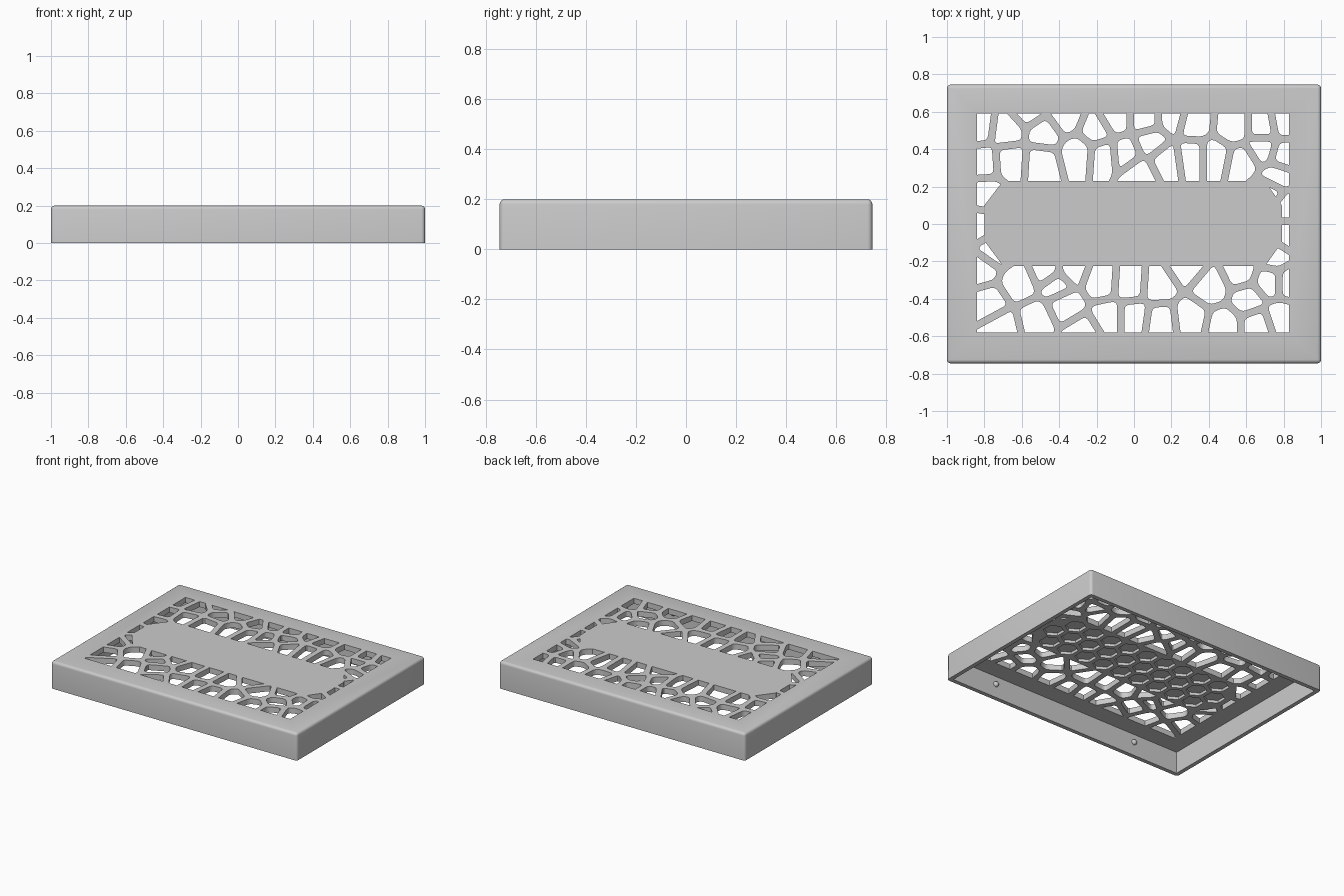
import bpy, bmesh, math
from mathutils import Vector

if "Cube" in bpy.data.objects:
    bpy.data.objects.remove(bpy.data.objects["Cube"], do_unlink=True)

HX, HY, TOP, CEILING, WALL = 1.0, 0.745, 0.2, 0.16, 0.03
WINDOW = [(-.84, -.58), (.83, -.58), (.83, .59), (-.84, .59)]
GAP, ROUND, PITCH = 0.02, 0.025, 0.155

grey = bpy.data.materials.new("plain grey")
grey.use_nodes = True
grey.diffuse_color = (.6, .6, .6, 1)
grey.node_tree.nodes["Principled BSDF"].inputs["Base Color"].default_value = (.6, .6, .6, 1)


def make_object(name, bm):
    bmesh.ops.recalc_face_normals(bm, faces=bm.faces)
    mesh = bpy.data.meshes.new(name)
    bm.to_mesh(mesh)
    bm.free()
    mesh.materials.append(grey)
    obj = bpy.data.objects.new(name, mesh)
    bpy.context.collection.objects.link(obj)
    return obj


def prism(bm, outline, z0, z1):
    face = bm.faces.new([bm.verts.new((p[0], p[1], z0)) for p in outline])
    extruded = bmesh.ops.extrude_face_region(bm, geom=[face])["geom"]
    verts = [g for g in extruded if isinstance(g, bmesh.types.BMVert)]
    bmesh.ops.translate(bm, verts=verts, vec=(0, 0, z1 - z0))


def rectangle(hx, hy):
    return [(-hx, -hy), (hx, -hy), (hx, hy), (-hx, hy)]


def cut(target, cutter):
    """Subtract the cutter, bake the result and drop the cutter."""
    cutter.hide_render = True
    mod = target.modifiers.new("cut", "BOOLEAN")
    mod.operation, mod.solver, mod.object = "DIFFERENCE", "EXACT", cutter
    graph = bpy.context.evaluated_depsgraph_get()
    mesh = bpy.data.meshes.new_from_object(target.evaluated_get(graph))
    target.modifiers.clear()
    target.data = mesh
    bpy.data.objects.remove(cutter, do_unlink=True)


def clip(poly, point, normal):
    """Keep the part of the polygon behind a line."""
    out = []
    for a, b in zip(poly, poly[1:] + poly[:1]):
        da, db = (a - point).dot(normal), (b - point).dot(normal)
        if da <= 0:
            out.append(a)
        if da * db < 0:
            out.append(a.lerp(b, da / (da - db)))
    return out


def on_border(p):
    (x0, y0), (x1, y1) = WINDOW[0], WINDOW[2]
    return min(abs(p.x - x0), abs(p.x - x1), abs(p.y - y0), abs(p.y - y1)) < 1e-4


def rounded(poly):
    """Round the corners that do not lie on the window border."""
    poly = [p for i, p in enumerate(poly) if (p - poly[i - 1]).length > .006]
    out = []
    for i, p in enumerate(poly):
        if on_border(p):
            out.append(p)
            continue
        ends = []
        for q in (poly[i - 1], poly[(i + 1) % len(poly)]):
            length = (q - p).length
            ends.append(p + (q - p) * min(ROUND, length * .45) / length)
        a, b = ends
        for t in (0, .33, .67, 1):
            out.append(a.lerp(p, t).lerp(p.lerp(b, t), t))
    return out


def area(poly):
    return abs(sum(a.cross(b) for a, b in zip(poly, poly[1:] + poly[:1]))) / 2


# Cell centres of the organic grille, in hundredths
back_cells = [
    (-83, 52), (-68, 50), (-56, 61), (-48, 49), (-81, 33), (-66, 34), (-50, 33),
    (-37, 57), (-30, 38), (-20, 50), (-10, 56), (-16, 37), (-5, 38), (6, 56),
    (9, 44), (3, 27), (20, 57), (17, 34), (32, 54), (31, 36), (53, 52), (43, 36),
    (58, 33), (69, 52), (80, 54), (69, 40), (80, 37), (76, 25), (82, 9), (72, 17)]
front_cells = [
    (82, -6), (-80, 16), (-83, -1), (-75, -14), (-82, -24), (-62, -32), (-77, -42),
    (-70, -55), (-53, -51), (-46, -25), (-41, -32), (-36, -43), (-34, -25),
    (-18, -31), (-27, -58), (-14, -50), (-2, -32), (0, -50), (13, -33), (14, -52),
    (30, -50), (28, -23), (41, -34), (48, -54), (57, -26), (61, -40), (66, -54),
    (75, -17), (72, -31), (83, -31), (78, -50)]
middle_cells = [(x, 0) for x in range(-60, 61, 20)]
seeds = [Vector(c) / 100 for c in back_cells + front_cells + middle_cells]

# Lid shell with rounded top and upright edges
bm = bmesh.new()
prism(bm, rectangle(HX, HY), 0, TOP)
edges = [e for e in bm.edges if max(v.co.z for v in e.verts) > .1]
bmesh.ops.bevel(bm, geom=edges, offset=.02, segments=4, profile=.5, affect="EDGES")
lid = make_object("lid", bm)

# Hollow underside
bm = bmesh.new()
prism(bm, rectangle(HX - WALL, HY - WALL), -.1, CEILING)
cut(lid, make_object("hollow_cutter", bm))

# Grille openings, leaving the middle panel solid
bm = bmesh.new()
for p in seeds:
    cell = [Vector(c) for c in WINDOW]
    for q in seeds:
        if q is not p and cell:
            n = (q - p).normalized()
            cell = clip(cell, (p + q) / 2 - n * GAP, n)
    if len(cell) > 2 and area(cell) > .0004:
        cell = rounded(cell)
        if len(cell) > 2:
            prism(bm, cell, .1, .3)
grille = make_object("grille_cutter", bm)
bm = bmesh.new()
prism(bm, [(-.8, -.09), (-.7, -.225), (.7, -.225), (.79, -.1),
           (.79, .1), (.7, .23), (-.7, .23), (-.8, .1)], 0, .4)
cut(grille, make_object("panel_mask", bm))
cut(lid, grille)

# Honeycomb pockets under the middle panel
bm = bmesh.new()
radius = (PITCH - .03) / math.sqrt(3)
for row in (-1, 0, 1):
    count = 10 - abs(row)
    for i in range(count):
        cx, cy = (i - (count - 1) / 2) * PITCH, row * PITCH * math.sqrt(3) / 2
        angles = [math.radians(30 + 60 * k) for k in range(6)]
        prism(bm, [(cx + radius * math.cos(a), cy + radius * math.sin(a)) for a in angles],
              .1, .18)
cut(lid, make_object("pocket_cutter", bm))

# Snap bumps on the inner long walls
bm = bmesh.new()
for x in (-.6, .6):
    for side in (-1, 1):
        ball = bmesh.ops.create_uvsphere(bm, u_segments=16, v_segments=10, radius=.02)
        bmesh.ops.translate(bm, verts=ball["verts"], vec=(x, side * (HY - WALL), .1))
bumps = make_object("snap_bumps", bm)

# Smooth the rounded parts, keep the corners crisp
bpy.ops.object.select_all(action="DESELECT")
for obj in (lid, bumps):
    obj.select_set(True)
bpy.context.view_layer.objects.active = lid
bpy.ops.object.shade_smooth_by_angle(angle=math.radians(30))
